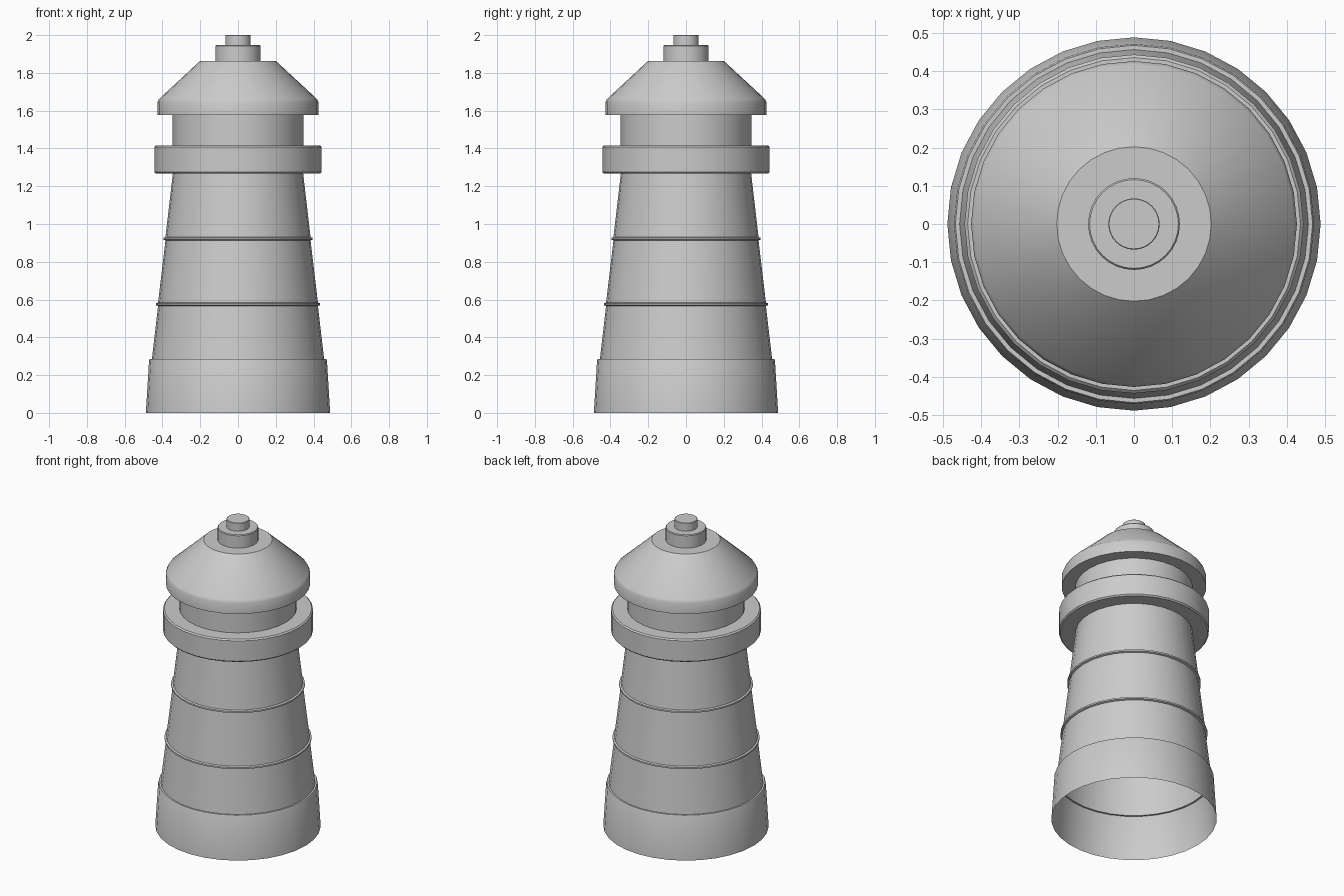
import bpy, bmesh, math

SIDES = 32

if "Cube" in bpy.data.objects:
    bpy.data.objects.remove(bpy.data.objects["Cube"], do_unlink=True)

stone = bpy.data.materials.new("stone grey")
stone.use_nodes = True
colour = (0.6, 0.6, 0.6, 1)
stone.diffuse_color = colour
stone.node_tree.nodes["Principled BSDF"].inputs["Base Color"].default_value = colour


def lathe(name, profile, cap=False):
    """Turn a bottom-to-top (radius, height) profile into a round shell."""
    bm = bmesh.new()
    rings = []
    for r, z in profile:
        angles = [math.tau * i / SIDES for i in range(SIDES)]
        rings.append([bm.verts.new((r * math.cos(a), r * math.sin(a), z)) for a in angles])
    for low, high in zip(rings, rings[1:]):
        for i in range(SIDES):
            j = (i + 1) % SIDES
            bm.faces.new((low[i], low[j], high[j], high[i]))
    if cap:
        bm.faces.new(rings[-1])
    mesh = bpy.data.meshes.new(name)
    bm.to_mesh(mesh)
    bm.free()
    mesh.materials.append(stone)
    obj = bpy.data.objects.new(name, mesh)
    bpy.context.collection.objects.link(obj)
    bpy.ops.object.select_all(action="DESELECT")
    obj.select_set(True)
    bpy.context.view_layer.objects.active = obj
    bpy.ops.object.shade_smooth_by_angle(angle=math.radians(30))
    return obj


def tower_radius(z):
    return 0.456 - (z - 0.285) * 0.113


# Flared base, open underneath, with a narrow ledge on top
lathe("base", [(0.488, 0), (0.471, 0.277), (0.467, 0.285), (0.456, 0.285)])

# Tapered tower wall with two thin raised bands
tower = [(tower_radius(0.285), 0.285)]
for z in (0.575, 0.922):
    r = tower_radius(z)
    tower += [(r, z - 0.009), (r + 0.011, z - 0.005), (r + 0.011, z + 0.005), (r, z + 0.009)]
tower.append((tower_radius(1.268), 1.268))
lathe("tower", tower)

# Gallery ring with softened edges
lathe("gallery", [(tower_radius(1.268), 1.268), (0.435, 1.268), (0.443, 1.276),
                  (0.443, 1.408), (0.435, 1.416), (0.346, 1.416)])

# Lantern room
lathe("lantern_room", [(0.346, 1.416), (0.346, 1.576)])

# Sloping roof with a short upright brim
lathe("roof", [(0.346, 1.576), (0.426, 1.576), (0.426, 1.645), (0.418, 1.662),
               (0.202, 1.862), (0.12, 1.862)])

# Stepped finial
lathe("finial_collar", [(0.12, 1.862), (0.12, 1.942), (0.116, 1.947), (0.067, 1.947)])
lathe("finial_cap", [(0.067, 1.947), (0.067, 1.998), (0.065, 2.0)], cap=True)
